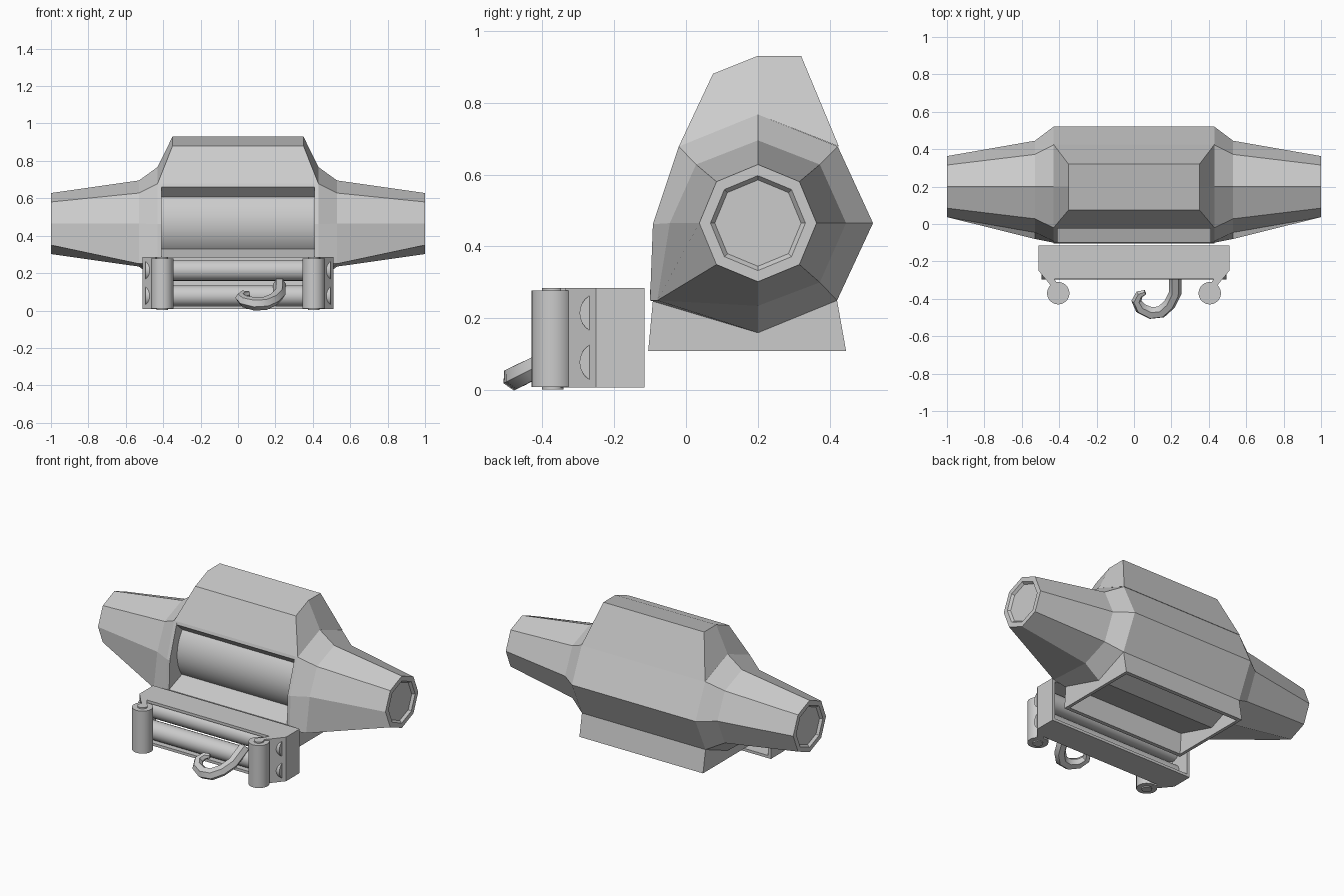
import bpy, bmesh, math
from mathutils import Vector

if "Cube" in bpy.data.objects:
    bpy.data.objects.remove(bpy.data.objects["Cube"])


def finish(name, bm, smooth=False):
    bmesh.ops.recalc_face_normals(bm, faces=bm.faces)
    me = bpy.data.meshes.new(name)
    bm.to_mesh(me)
    bm.free()
    ob = bpy.data.objects.new(name, me)
    bpy.context.collection.objects.link(ob)
    if smooth:
        bpy.ops.object.select_all(action='DESELECT')
        ob.select_set(True)
        bpy.context.view_layer.objects.active = ob
        bpy.ops.object.shade_smooth_by_angle(angle=math.radians(35))
    return ob


def loft(name, rings, caps=True):
    bm = bmesh.new()
    rows = [[bm.verts.new(p) for p in r] for r in rings]
    n = len(rows[0])
    for a, b in zip(rows, rows[1:]):
        for i in range(n):
            j = (i + 1) % n
            bm.faces.new((a[i], a[j], b[j], b[i]))
    if caps:
        bm.faces.new(rows[0])
        bm.faces.new(rows[-1])
    return finish(name, bm)


def rod(name, a, b, r, seg=24):
    a, b = Vector(a), Vector(b)
    bm = bmesh.new()
    bmesh.ops.create_cone(bm, cap_ends=True, segments=seg, radius1=r, radius2=r, depth=(b - a).length)
    rot = (b - a).to_track_quat('Z', 'Y').to_matrix()
    for v in bm.verts:
        v.co = rot @ v.co + (a + b) / 2
    return finish(name, bm, True)


def plate(name, pts, z0, z1):
    return loft(name, [[(x, y, z) for x, y in pts] for z in (z0, z1)])


CY, CZ = 0.2, 0.465


def octagon(r):
    return [(CY + r * math.sin(i * math.pi / 4), CZ + r * math.cos(i * math.pi / 4)) for i in range(8)]


# Cross-sections (y, z), clockwise from the top
big = [(.2, .767), (.422, .678), (.52, .465), (.42, .25), (.2, .16), (-.1, .25), (-.092, .462), (-.02, .678)]
mid = [(.2, .695), (.372, .628), (.445, .465), (.372, .30), (.2, .235), (-.08, .25), (-.045, .465), (.028, .628)]

# Motor and gearbox housings with recessed ends
for s, side in ((-1, "left"), (1, "right")):
    sections = [(.41, big), (.43, big), (.53, mid), (1, octagon(.163)), (1, octagon(.132)),
                (.985, octagon(.12))]
    loft(side + "_housing", [[(s * x, y, z) for y, z in sec] for x, sec in sections])

# Central shell with the front opening
shell = [(-.02, .678), (.2, .767), (.422, .678), (.52, .465), (.42, .25), (.2, .16), (-.1, .25), (-.1, .28),
         (.035, .33), (.2, .3), (.34, .465), (.2, .61), (.035, .605), (-.025, .66)]
loft("drum_shell", [[(x, y, z) for y, z in shell] for x in (-.42, .42)])

# Raised hood
low = [(-.02, .678), (.2, .767), (.425, .678)]
high = [(.075, .88), (.2, .93), (.32, .93)]
loft("hood", [[(-w, y, z) for y, z in p] + [(w, y, z) for y, z in reversed(p)]
              for w, p in ((.43, low), (.35, high))])

# Cable drum
rod("cable_drum", (-.415, CY, CZ), (.415, CY, CZ), .22, 40)


# Flared hollow foot
def rect(x, y0, y1, z):
    return [(-x, y0, z), (x, y0, z), (x, y1, z), (-x, y1, z)]


loft("foot", [rect(.43, -.092, .42, .25), rect(.43, -.105, .445, .11),
              rect(.41, -.08, .42, .11), rect(.41, -.07, .4, .25)], caps=False)

# Fairlead frame: top and bottom plates, bent side walls
half = [(.51, -.115), (.51, -.25), (.435, -.335), (.405, -.385), (.38, -.365), (.425, -.295)]
outline = half + [(-x, y) for x, y in reversed(half)]
plate("fairlead_top", outline, .268, .285)
plate("fairlead_bottom", outline, .008, .025)
wall = [(.51, -.115), (.51, -.25), (.44, -.335), (.425, -.32), (.49, -.243), (.49, -.115)]
for s, side in ((-1, "left"), (1, "right")):
    plate(side + "_fairlead_wall", [(s * x, y) for x, y in wall], .008, .285)
    # Upright guide rollers and their pins
    rod(side + "_guide_roller", (s * .405, -.37, .01), (s * .405, -.37, .277), .06)
    rod(side + "_roller_pin", (s * .405, -.37, .003), (s * .405, -.37, .285), .03, 16)

# Horizontal rollers
for name, z in (("upper_roller", .215), ("lower_roller", .078)):
    rod(name, (-.495, -.24, z), (.495, -.24, z), .056)

# Hook lying in a plane that slopes down to the front
path = [(.222, -.26, 1), (.22, -.37, 1), (.19, -.43, 1), (.145, -.47, 1.05), (.09, -.476, 1.05),
        (.035, -.45, .95), (.013, -.41, .8), (.03, -.375, .65), (.06, -.365, .4)]
cu = bpy.data.curves.new("hook", 'CURVE')
cu.dimensions = '3D'
cu.bevel_depth = .034
cu.bevel_resolution = 1
cu.use_fill_caps = True
sp = cu.splines.new('POLY')
sp.points.add(len(path) - 1)
for p, (x, y, r) in zip(sp.points, path):
    p.co = (x, y, .035 + (y + .476) * .5, 1)
    p.radius = r
hook = bpy.data.objects.new("hook", cu)
bpy.context.collection.objects.link(hook)
bpy.ops.object.select_all(action='DESELECT')
hook.select_set(True)
bpy.context.view_layer.objects.active = hook
bpy.ops.object.convert(target='MESH')
bpy.ops.object.shade_smooth_by_angle(angle=math.radians(35))
